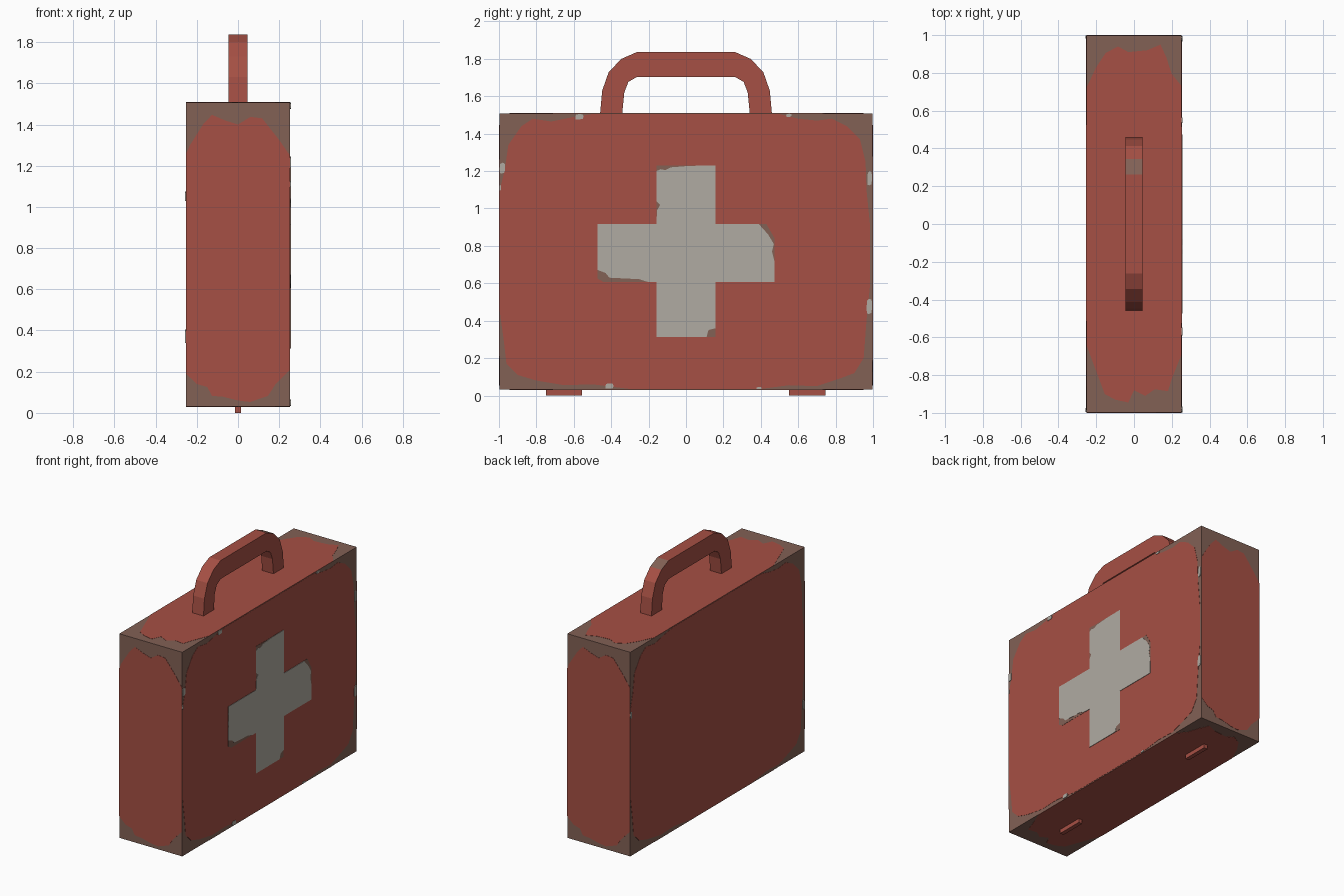
import bpy, bmesh, math

if "Cube" in bpy.data.objects:
    bpy.data.objects.remove(bpy.data.objects["Cube"])


def material(name, rgb):
    m = bpy.data.materials.new(name)
    m.diffuse_color = (*rgb, 1)
    m.use_nodes = True
    m.node_tree.nodes["Principled BSDF"].inputs["Base Color"].default_value = m.diffuse_color
    return m


RED = material("red paint", (0.381, 0.080, 0.058))
BROWN = material("worn brown", (0.223, 0.119, 0.091))
GREY = material("light grey", (0.434, 0.407, 0.361))

# maps (u, v, depth) to a position for each direction
ALONG_X = lambda u, v, d: (d, u, v)
ALONG_Y = lambda u, v, d: (u, d, v)
ALONG_Z = lambda u, v, d: (u, v, d)


def prism(name, outlines, place, d0, d1, mat):
    """Extrude one or more closed 2D outlines from depth d0 to d1."""
    bm = bmesh.new()
    for pts in outlines:
        a = [bm.verts.new(place(u, v, d0)) for u, v in pts]
        b = [bm.verts.new(place(u, v, d1)) for u, v in pts]
        bm.faces.new(a)
        bm.faces.new(b)
        n = len(pts)
        for i in range(n):
            j = (i + 1) % n
            bm.faces.new((a[i], a[j], b[j], b[i]))
    bmesh.ops.recalc_face_normals(bm, faces=bm.faces)
    me = bpy.data.meshes.new(name)
    bm.to_mesh(me)
    bm.free()
    me.materials.append(mat)
    ob = bpy.data.objects.new(name, me)
    bpy.context.collection.objects.link(ob)
    return ob


def rect(u0, u1, v0, v1):
    return [(u0, v0), (u1, v0), (u1, v1), (u0, v1)]


def chip(u, v, w, h):
    """Small ragged paint chip."""
    return [(u + w / 2 * k * math.cos(i * math.pi / 4), v + h / 2 * k * math.sin(i * math.pi / 4))
            for i, k in enumerate((1, 1.2, 1, 1.1, 0.95, 1.25, 0.9, 1.1))]


# case body: worn bare box
HX, HY, Z0, Z1 = 0.252, 0.998, 0.031, 1.508
STEP = 0.0015
prism("case_body", [rect(-HY, HY, Z0, Z1)], ALONG_X, -HX, HX, BROWN)

# red paint on the two large sides
side = [(-.996, 1.1), (-.97, 1.2), (-.95, 1.34), (-.88, 1.44), (-.82, 1.48), (-.72, 1.465),
        (-.6, 1.49), (-.5, 1.505), (.5, 1.505), (.6, 1.48), (.7, 1.47), (.78, 1.48),
        (.86, 1.44), (.93, 1.37), (.96, 1.25), (.965, 1.1), (.985, .9), (.985, .6),
        (.965, .4), (.95, .2), (.9, .12), (.82, .09), (.7, .05), (.55, .055), (.4, .035),
        (-.3, .035), (-.5, .06), (-.65, .055), (-.8, .08), (-.9, .11), (-.96, .17),
        (-.975, .3), (-.996, .45)]
for s, label in ((1, "right"), (-1, "left")):
    prism(label + "_side_paint", [[(s * u, v) for u, v in side]], ALONG_X,
          s * (HX - 0.002), s * (HX + STEP), RED)

# red paint on the two narrow ends
end = [(-.252, .19), (-.2, .14), (-.15, .126), (-.126, .083), (-.07, .078), (0, .06),
       (.06, .053), (.146, .083), (.18, .136), (.252, .21), (.252, 1.25), (.2, 1.325),
       (.117, 1.43), (.06, 1.437), (0, 1.40), (-.063, 1.42), (-.126, 1.447), (-.17, 1.40),
       (-.233, 1.30), (-.252, 1.26)]
for s, label in ((-1, "front"), (1, "back")):
    prism(label + "_end_paint", [[(-s * u, v) for u, v in end]], ALONG_Y,
          s * (HY - 0.002), s * (HY + STEP), RED)

# red paint on the top and the bottom
top = [(-.252, .72), (-.2, .83), (-.15, .905), (-.085, .94), (-.03, .91), (.07, .92),
       (.14, .95), (.17, .885), (.2, .795), (.252, .73), (.252, -.69), (.2, -.82),
       (.18, -.885), (.11, -.875), (.06, -.91), (0, -.88), (-.03, -.945), (-.1, -.93),
       (-.155, -.9), (-.2, -.78), (-.252, -.64)]
prism("top_paint", [top], ALONG_Z, Z1 - 0.002, Z1 + STEP, RED)
prism("bottom_paint", [top], ALONG_Z, Z0 + 0.002, Z0 - STEP, RED)

# cross: brown undercoat, then the chipped light paint
a, b, zc = 0.158, 0.474, 0.761
z_lo, z_hi = zc - 0.155, zc + 0.155
undercoat = [(-a, .312), (a, .312), (a, z_lo), (b, z_lo), (b, .84), (.43, z_hi), (a, z_hi),
             (a, 1.23), (-a, 1.23), (-a, z_hi), (-b, z_hi), (-b, z_lo + .02),
             (-.44, z_lo), (-a, z_lo)]
cross = [(-a, .312), (.11, .312), (.12, .35), (a, .36), (a, z_lo), (b, z_lo), (.472, .72),
         (.46, .77), (.47, .81), (.44, .86), (.39, z_hi), (a, z_hi), (a, 1.23), (.02, 1.228),
         (-.08, 1.22), (-.11, 1.205), (-.135, 1.21), (-a, 1.2), (-a, 1.04), (-.138, 1.02),
         (-.155, .99), (-a, z_hi), (-b, z_hi), (-b, .672), (-.43, .655), (-.41, .63),
         (-.25, .622), (-.2, z_lo), (-a, z_lo)]
prism("cross_undercoat", [undercoat], ALONG_X, HX, HX + 2 * STEP, BROWN)
prism("cross", [cross], ALONG_X, HX, HX + 3 * STEP, GREY)

# bare chips along the edges of the large sides
prism("right_side_chips",
      [chip(-.57, 1.49, .045, .03), chip(.55, 1.498, .03, .018), chip(-.982, 1.215, .03, .06),
       chip(-.993, 1.11, .01, .03), chip(.982, 1.16, .025, .08), chip(.98, .475, .03, .085),
       chip(-.41, .05, .045, .03), chip(.39, .039, .03, .012)],
      ALONG_X, HX, HX + 3 * STEP, GREY)
prism("left_side_chips", [chip(.99, 1.05, .016, .05), chip(-.985, .37, .024, .07)],
      ALONG_X, -HX, -HX - 3 * STEP, GREY)

# carrying handle: faceted arch
outer = [(.46, 1.50), (.448, 1.63), (.413, 1.73), (.345, 1.80), (.263, 1.836)]
inner = [(.263, 1.703), (.308, 1.677), (.33, 1.62), (.342, 1.50)]
half = outer + inner
arch = outer + [(-u, v) for u, v in reversed(outer)] \
    + [(-u, v) for u, v in reversed(inner)] + inner
handle = prism("handle", [arch], ALONG_X, -0.045, 0.045, RED)
handle.data.materials.append(BROWN)
for f in handle.data.polygons:  # rubbed patch on one upper bevel
    if f.normal.z > 0.8 and 0.26 < f.center.y < 0.36:
        f.material_index = 1

# two small feet
for label, y in (("front_foot", -0.652), ("back_foot", 0.648)):
    prism(label, [rect(-0.015, 0.015, y - 0.097, y + 0.097)], ALONG_Z, 0, Z0 + 0.001, RED)
